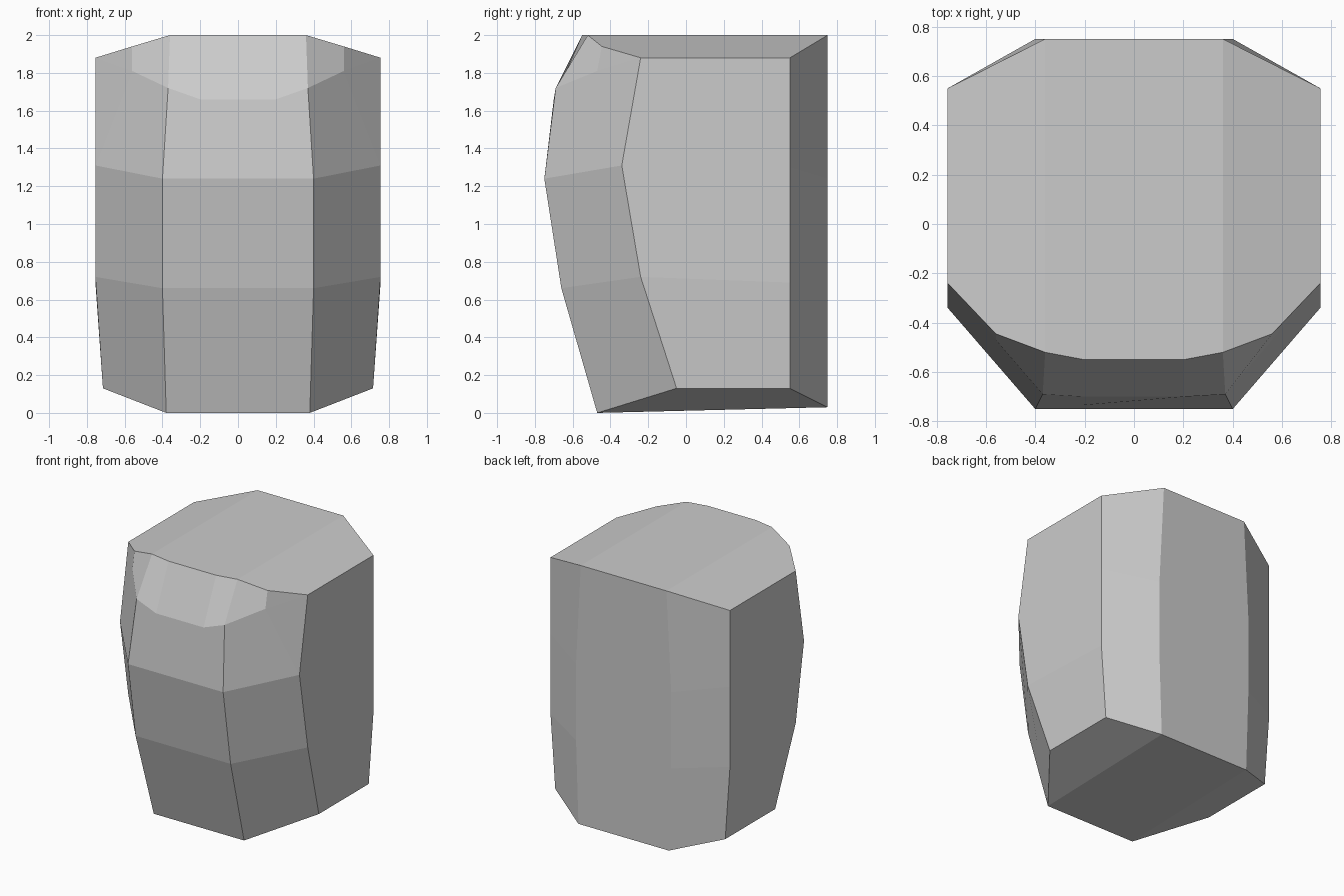
import bpy, bmesh

if "Cube" in bpy.data.objects:
    bpy.data.objects.remove(bpy.data.objects["Cube"])

# Right-half corner columns, listed bottom to top
front = [(.38, -.47, 0), (.4, -.66, .66), (.4, -.75, 1.24), (.37, -.69, 1.72)]
front_side = [(.715, -.05, .13), (.755, -.24, .72), (.755, -.34, 1.31), (.755, -.24, 1.88)]
back_side = [(.715, .55, .13), (.755, .55, .69), (.755, .55, 1.3), (.755, .55, 1.88)]
back = [(.38, .75, .03), (.4, .75, .66), (.4, .75, 1.24), (.36, .75, 2)]

# Bevel along the front of the top: upper and lower edges
top_in, top_mid, top_out = (.2, -.55, 2), (.36, -.52, 2), (.56, -.445, 1.94)
low_in, low_out = (.2, -.7, 1.66), (.56, -.47, 1.81)

bm = bmesh.new()


def flip(p):
    return (-p[0], p[1], p[2])


def face(*pts):
    bm.faces.new([bm.verts.new(p) for p in pts])


def pair(*pts):
    face(*pts)
    face(*[flip(p) for p in reversed(pts)])


def across(*pts):
    """Face spanning the centre line: right-hand points plus their mirror."""
    face(*pts, *[flip(p) for p in reversed(pts)])


# Walls
for i in range(3):
    across(back[i], back[i + 1])
    pair(front_side[i], back_side[i], back_side[i + 1], front_side[i + 1])
    pair(back_side[i], back[i], back[i + 1], back_side[i + 1])
    if i < 2:
        across(front[i], front[i + 1])
        pair(front[i], front_side[i], front_side[i + 1], front[i + 1])
across(front[2], front[3], low_in)
pair(front[2], front_side[2], low_out, front[3])
pair(front_side[2], front_side[3], low_out)

# Front bevel
across(low_in, top_in)
pair(low_in, front[3], top_mid, top_in)
pair(front[3], low_out, top_out, top_mid)
pair(low_out, front_side[3], top_out)

# Top and underside
across(top_in, top_mid, back[3])
pair(top_mid, top_out, front_side[3], back_side[3], back[3])
across(front[0], back[0])
pair(front[0], back[0], back_side[0], front_side[0])

bmesh.ops.remove_doubles(bm, verts=bm.verts, dist=.0005)
bmesh.ops.recalc_face_normals(bm, faces=bm.faces)
mesh = bpy.data.meshes.new("faceted_block")
bm.to_mesh(mesh)
bm.free()
bpy.context.collection.objects.link(bpy.data.objects.new("faceted_block", mesh))
